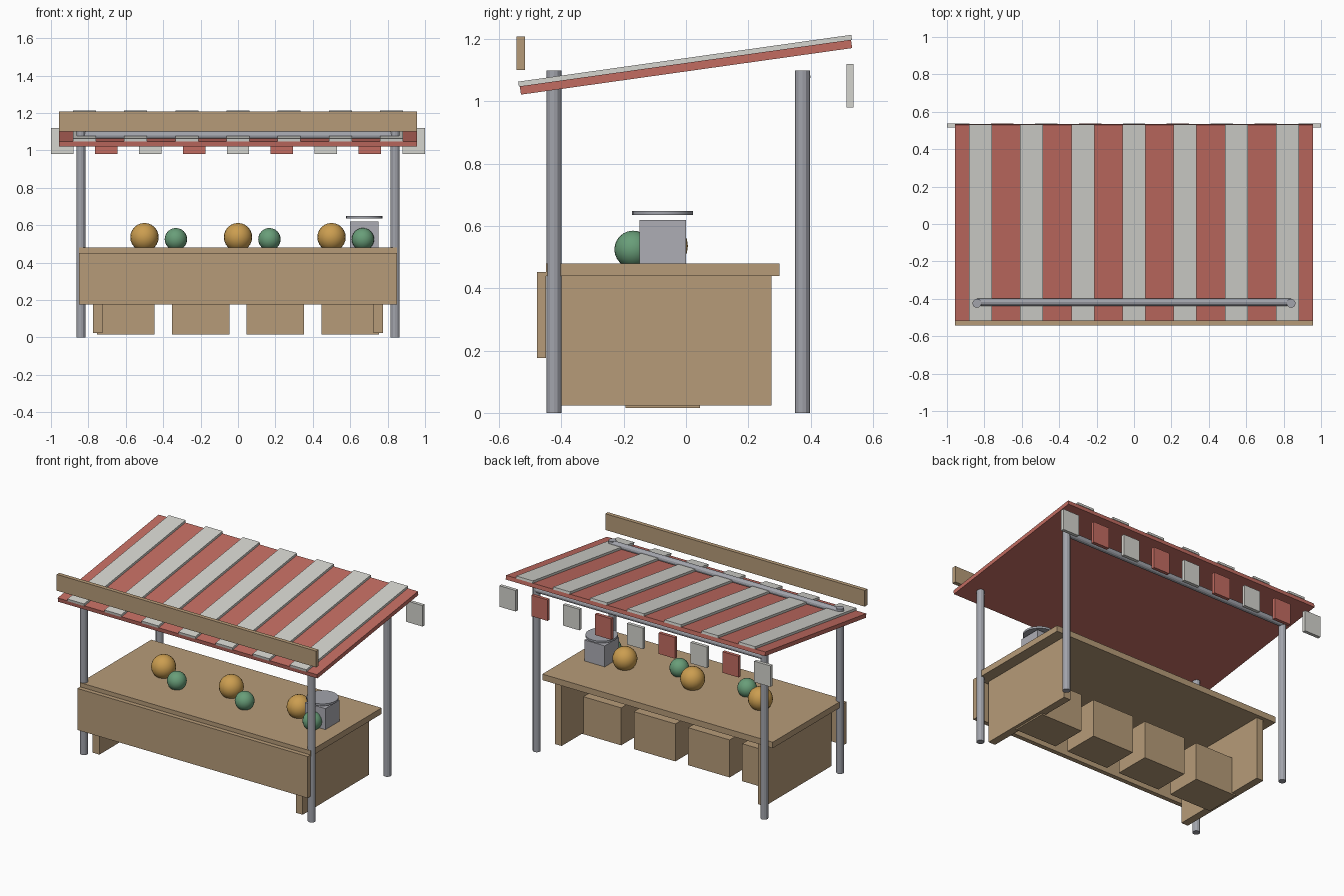
import bpy
import math

if "Cube" in bpy.data.objects:
    bpy.data.objects.remove(bpy.data.objects["Cube"])


def material(name, r, g, b):
    m = bpy.data.materials.new(name)
    m.use_nodes = True
    m.diffuse_color = (r, g, b, 1)
    m.node_tree.nodes["Principled BSDF"].inputs["Base Color"].default_value = (r, g, b, 1)
    return m


wood = material("wood", 0.47, 0.33, 0.19)
red = material("red_cloth", 0.54, 0.15, 0.12)
white = material("white_cloth", 0.66, 0.66, 0.62)
steel = material("steel", 0.36, 0.37, 0.41)
casing = material("grey_casing", 0.42, 0.42, 0.46)
orange = material("orange_fruit", 0.60, 0.34, 0.08)
green = material("green_fruit", 0.14, 0.34, 0.19)


def finish(name, mat, smooth=False):
    ob = bpy.context.object
    ob.name = name
    ob.data.materials.append(mat)
    if smooth:
        bpy.ops.object.shade_smooth_by_angle(angle=math.radians(35))
    return ob


def box(name, size, loc, mat, tilt=0):
    bpy.ops.mesh.primitive_cube_add(size=1, location=loc)
    ob = finish(name, mat)
    ob.scale = size
    ob.rotation_euler.x = tilt
    return ob


def tube(name, radius, length, loc, mat, sides=12, rot=(0, 0, 0)):
    bpy.ops.mesh.primitive_cylinder_add(vertices=sides, radius=radius, depth=length,
                                        location=loc, rotation=rot)
    return finish(name, mat, sides > 12)


def ball(name, radius, loc, mat):
    bpy.ops.mesh.primitive_uv_sphere_add(segments=20, ring_count=12, radius=radius, location=loc)
    return finish(name, mat, True)


# Counter: top, apron and side panels
box("counter_top", (1.7, 0.75, 0.04), (0, -0.075, 0.46), wood)
box("front_panel", (1.7, 0.03, 0.277), (0, -0.464, 0.314), wood)
for side, s in (("left", 1), ("right", -1)):
    box(side + "_side_panel", (0.05, 0.7, 0.416), (0.75 * s, -0.075, 0.232), wood)

# Crates below the counter
for i in range(4):
    box(f"crate_{i + 1}", (0.307, 0.24, 0.25), (-0.6 + 0.4 * i, -0.075, 0.14), wood)

# Posts and cross rails
for end, y in (("front", -0.424), ("back", 0.374)):
    for side, s in (("left", 1), ("right", -1)):
        tube(f"{end}_{side}_post", 0.024, 1.1, (0.84 * s, y, 0.55), steel)
    tube(end + "_rail", 0.02, 1.68, (0, y + 0.006, 1.08), steel, rot=(0, math.pi / 2, 0))

# Sloping striped awning
slope = math.radians(8)
box("awning", (1.914, 1.074, 0.027), (0, 0, 1.11), red, slope)
lift = 0.021
for i in range(7):
    box(f"awning_stripe_{i + 1}", (0.123, 1.08, 0.016),
        ((i - 3) * 0.2734, -lift * math.sin(slope), 1.11 + lift * math.cos(slope)), white, slope)

# Fascia board and the row of flaps
box("fascia_board", (1.914, 0.027, 0.108), (0, -0.53, 1.155), wood)
for i in range(9):
    box(f"flap_{i + 1}", (0.12, 0.022, 0.14), ((i - 4) * 0.235, 0.527, 1.05),
        red if i % 2 else white)

# Fruit on the counter
for i in range(3):
    x = -0.5 + 0.5 * i
    ball(f"orange_fruit_{i + 1}", 0.076, (x, -0.07, 0.536), orange)
    ball(f"green_fruit_{i + 1}", 0.06, (x + 0.168, -0.17, 0.525), green)

# Weighing scale
box("scale_body", (0.15, 0.15, 0.14), (0.675, -0.075, 0.55), casing)
tube("scale_pan", 0.098, 0.013, (0.675, -0.075, 0.642), steel, 24)
